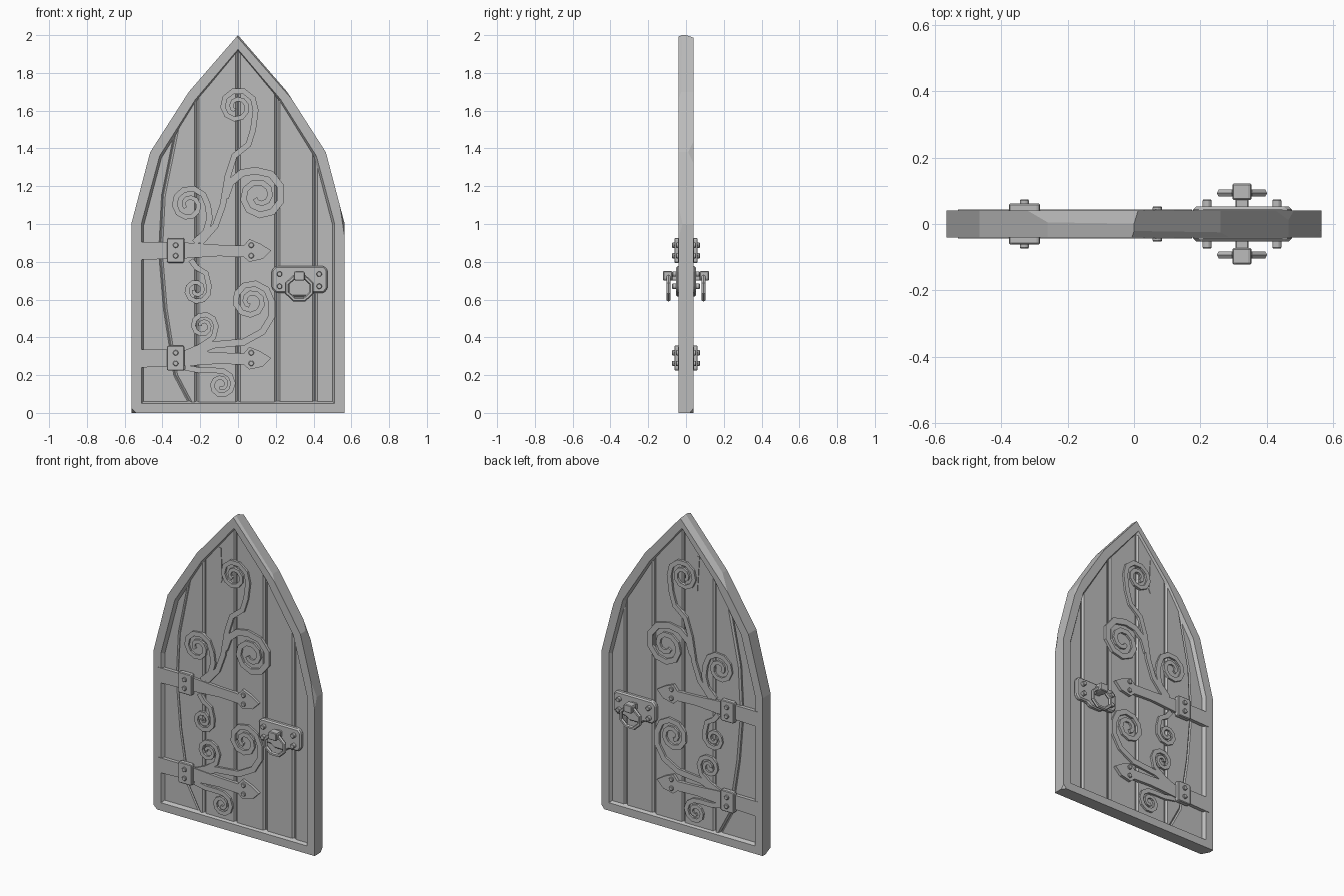
import bpy, bmesh
from math import sin, cos, radians, pi
from mathutils import Vector

cube = bpy.data.objects.get("Cube")
if cube:
    bpy.data.objects.remove(cube)

GREY = (0.5, 0.5, 0.5, 1)
mat = bpy.data.materials.new("weathered grey")
mat.use_nodes = True
mat.diffuse_color = GREY
mat.node_tree.nodes["Principled BSDF"].inputs["Base Color"].default_value = GREY


def finish(bm, name, mirror=True, bevel=0):
    """Turn a bmesh into a flat-shaded object, repeated on the back."""
    bmesh.ops.recalc_face_normals(bm, faces=bm.faces)
    mesh = bpy.data.meshes.new(name)
    bm.to_mesh(mesh)
    bm.free()
    mesh.materials.append(mat)
    obj = bpy.data.objects.new(name, mesh)
    bpy.context.collection.objects.link(obj)
    if bevel:
        mod = obj.modifiers.new("worn edge", "BEVEL")
        mod.width, mod.segments = bevel, 1
        mod.limit_method = "ANGLE"
    if mirror:
        mod = obj.modifiers.new("both sides", "MIRROR")
        mod.use_axis = (False, True, False)
        mod.use_mirror_merge = False
    return obj


def loft(bm, loops, closed=False):
    """Bridge loops of equal length; cap the ends unless closed."""
    rows = [[bm.verts.new(p) for p in loop] for loop in loops]
    n = len(rows[0])
    pairs = list(zip(rows, rows[1:])) + ([(rows[-1], rows[0])] if closed else [])
    for a, b in pairs:
        for i in range(n):
            j = (i + 1) % n
            bm.faces.new((a[i], a[j], b[j], b[i]))
    if not closed:
        bm.faces.new(rows[0])
        bm.faces.new(rows[-1])


def flat(outline, y):
    return [(x, y, z) for x, z in outline]


def plate(name, outline, y0, y1, mirror=True, bevel=0):
    bm = bmesh.new()
    loft(bm, [flat(outline, y0), flat(outline, y1)])
    return finish(bm, name, mirror, bevel)


def box_outline(x, z, w, h, c):
    """Rectangle with clipped corners."""
    return [(x - w, z - h + c), (x - w + c, z - h), (x + w - c, z - h), (x + w, z - h + c),
            (x + w, z + h - c), (x + w - c, z + h), (x - w + c, z + h), (x - w, z + h - c)]


def stud(name, x, z, y_out, r=0.015):
    ring = [(x + r * cos(k * pi / 4), z + r * sin(k * pi / 4)) for k in range(8)]
    plate(name, ring, -0.035, -y_out, bevel=0.003)


# Pointed frame with a sloping inner lip
half_outer = [(0.565, 0), (0.565, 1.0), (0.465, 1.38), (0.26, 1.70)]
half_inner = [(0.512, 0.05), (0.512, 1.0), (0.415, 1.36), (0.225, 1.66)]


def arch(half, peak):
    return half + [(0, peak)] + [(-x, z) for x, z in reversed(half)]


outer, inner = arch(half_outer, 2.0), arch(half_inner, 1.925)
lip = [(x * 0.975, z + (0.012 if z < 0.1 else -0.01)) for x, z in inner]
bm = bmesh.new()
loft(bm, [flat(outer, -0.04), flat(inner, -0.04), flat(lip, -0.018),
          flat(lip, 0.018), flat(inner, 0.04), flat(outer, 0.04)], closed=True)

# Chips knocked off the frame corners
chips = [((-0.55, -0.04, 0.01), (-1, -0.5, -1)), ((0.555, 0.03, 0.0), (1, 1, -0.8)),
         ((0.554, -0.04, 1.0), (1, -0.5, 0.15)), ((0.27, -0.03, 1.685), (0.8, -0.5, 0.7)),
         ((0.458, 0.035, 1.375), (1, 0.4, 0.45)), ((-0.25, 0.035, 1.69), (-0.8, 0.5, 0.7))]
for point, normal in chips:
    geom = bm.verts[:] + bm.edges[:] + bm.faces[:]
    bmesh.ops.bisect_plane(bm, geom=geom, plane_co=point, plane_no=normal, clear_outer=True)
    rim = [e for e in bm.edges if e.is_boundary]
    bmesh.ops.holes_fill(bm, edges=rim, sides=0)
finish(bm, "door_frame", mirror=False)

# Backing sheet and vertical planks
plate("backing_panel", [(x * 0.97, z) for x, z in inner], -0.012, 0.012, mirror=False)
edge = [(x, z) for x, z in arch([(0.535, 1.0), (0.44, 1.37), (0.24, 1.68)], 1.95)]


def top_at(x):
    for (xa, za), (xb, zb) in zip(edge, edge[1:]):
        if xb <= x <= xa:
            return za + (zb - za) * (xa - x) / (xa - xb)
    return 1.0


def plank(name, left, right, depth):
    """left and right are (x, z) side lines running up from the sill."""
    xa, xb = left[-1][0], right[-1][0]
    crown = [(x, z) for x, z in edge if xa < x < xb]
    outline = left[:-1] + [(xa, top_at(xa))] + crown[::-1] + [(xb, top_at(xb))] + right[:-1][::-1]
    plate(name, outline, -depth, depth, mirror=False, bevel=0.01)


def upright(x):
    return [(x, 0.03), (x, 1)]


warped = [(-0.24, 0.03), (-0.33, 0.2), (-0.385, 0.55), (-0.41, 0.85), (-0.395, 1.15), (-0.31, 1.5)]
plank("edge_plank", upright(-0.53), warped, 0.019)
plank("warped_plank", warped, upright(-0.22), 0.027)
for i, (a, b) in enumerate([(-0.217, -0.002), (0.002, 0.203), (0.212, 0.405), (0.411, 0.53)]):
    plank(f"plank_{i + 1}", upright(a), upright(b), 0.025 if i < 2 else 0.022)
plate("plank_split", [(-0.1, 1.55), (-0.09, 1.57), (-0.1, 1.77), (-0.115, 1.77)], -0.024, -0.029)


# Curling ironwork: a stem that runs into a tightening spiral
def scroll(name, stem, centre, radius, start, sweep, width=0.034):
    path = [Vector(p) for p in stem]
    steps = int(abs(sweep) / 36)
    for k in range(steps + 1):
        t = k / steps
        a, r = radians(start + sweep * t), radius * (1 - 0.78 * t)
        path.append(Vector((centre[0] + r * cos(a), centre[1] + r * sin(a))))
    sections = []
    for i, p in enumerate(path):
        d = (path[min(i + 1, len(path) - 1)] - path[max(i - 1, 0)]).normalized()
        side = Vector((-d.y, d.x)) * width * (0.5 - 0.2 * i / len(path))
        a, b = p + side, p - side
        sections.append([(a.x, -0.02, a.y), (a.x, -0.038, a.y),
                         (b.x, -0.038, b.y), (b.x, -0.02, b.y)])
    bm = bmesh.new()
    loft(bm, sections)
    finish(bm, name)


scroll("top_scroll", [(-0.2, 0.9), (-0.12, 0.99), (-0.08, 1.1), (-0.055, 1.25), (-0.02, 1.36),
                      (0.055, 1.42), (0.08, 1.5)], (-0.005, 1.62), 0.1, -10, 610)
scroll("right_scroll", [(-0.07, 1.14), (-0.04, 1.22), (0.02, 1.27)], (0.115, 1.15), 0.135, 100, -610, 0.042)
scroll("left_scroll", [(-0.23, 0.9), (-0.17, 0.96), (-0.15, 1.03)], (-0.26, 1.1), 0.1, 0, 580)
scroll("middle_scroll", [(-0.25, 0.81), (-0.22, 0.77), (-0.17, 0.74)], (-0.22, 0.65), 0.07, 20, -560, 0.03)
scroll("large_low_scroll", [(-0.25, 0.31), (-0.13, 0.36), (0.03, 0.375), (0.13, 0.43), (0.178, 0.51)],
       (0.07, 0.59), 0.108, 0, 610, 0.038)
scroll("small_low_scroll", [(-0.27, 0.32), (-0.2, 0.35), (-0.13, 0.4)], (-0.185, 0.46), 0.07, 0, 540, 0.03)
scroll("bottom_scroll", [(-0.28, 0.24), (-0.2, 0.225), (-0.12, 0.225)], (-0.09, 0.15), 0.072, 80, -560, 0.03)

# Strap hinges with clasps and studs
for label, z in (("upper", 0.86), ("lower", 0.29)):
    shape = [(-0.53, -0.05), (-0.38, -0.045), (-0.28, -0.042), (-0.1, -0.03), (0.03, -0.035), (0.06, -0.06),
             (0.13, -0.045), (0.175, 0), (0.12, 0.035), (0.06, 0.06), (0.03, 0.025), (-0.1, 0.03), (-0.28, 0.042),
             (-0.38, 0.045), (-0.53, 0.045)]
    plate(f"{label}_strap", [(x, z + h) for x, h in shape], -0.02, -0.043)
    plate(f"{label}_clasp", box_outline(-0.33, z, 0.047, 0.066, 0.006), -0.03, -0.062, bevel=0.008)
    for h in (-0.028, 0.028):
        stud(f"{label}_clasp_stud", -0.33, z + h, 0.073)
        stud(f"{label}_tip_stud", 0.07, z + h, 0.053)

# Handle plate, bracket and hanging ring
plate("handle_plate", [(0.178, 0.66), (0.2, 0.635), (0.26, 0.635), (0.285, 0.615), (0.365, 0.615), (0.39, 0.635),
                       (0.455, 0.635), (0.475, 0.66), (0.475, 0.755), (0.455, 0.778), (0.2, 0.778), (0.178, 0.755)],
      -0.02, -0.052, bevel=0.008)
for x in (0.22, 0.43):
    for z in (0.67, 0.735):
        stud("handle_stud", x, z, 0.073)
plate("handle_neck", box_outline(0.325, 0.72, 0.02, 0.02, 0.004), -0.04, -0.09)
plate("handle_bracket", box_outline(0.325, 0.725, 0.029, 0.025, 0.006), -0.072, -0.122, bevel=0.005)

bm = bmesh.new()
loops = []
for k in range(8):
    a = (k + 0.5) * pi / 4
    loops.append([(0.325 + (0.07 + 0.012 * cos(b)) * cos(a), -0.093 + 0.012 * sin(b),
                   0.66 + (0.064 + 0.012 * cos(b)) * sin(a)) for b in [j * pi / 3 for j in range(6)]])
loft(bm, loops, closed=True)
finish(bm, "handle_ring")
